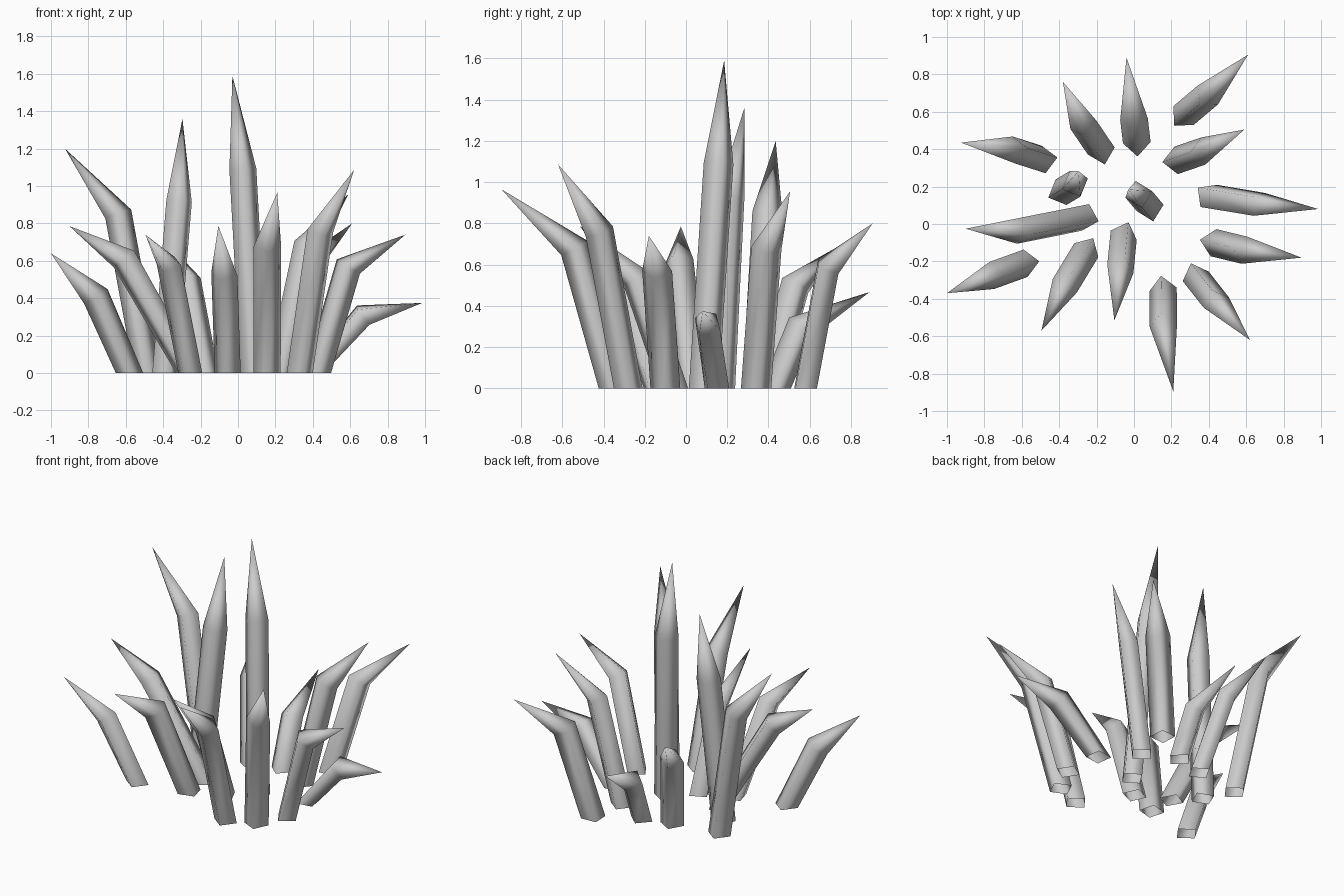
import bpy, bmesh, math
from mathutils import Vector

R = 0.074  # half diagonal of the square blade section

# base (x, y), bend (x, y, z), tip (x, y, z), edge angle of the section
blades = [
    ((.265, .58), (.395, .69, .59), (.61, .905, .80), 3),
    ((.225, .34), (.37, .39, .68), (.59, .505, .956), 52),
    ((.40, .150), (.67, .105, .31), (.985, .08, .375), 8),
    ((.425, -.10), (.59, -.14, .57), (.895, -.18, .74), 33),
    ((.33, -.28), (.44, -.42, .76), (.62, -.62, 1.085), 65),
    ((.155, -.35), (.157, -.54, .68), (.21, -.895, .965), 53),
    ((-.055, -.06), (-.073, -.24, .53), (-.105, -.515, .787), 25),
    ((-.255, -.14), (-.37, -.33, .58), (-.495, -.57, .74), 15),
    ((-.58, -.21), (-.76, -.275, .41), (-1.0, -.37, .64), 53),
    ((-.26, .035), (-.61, -.035, .61), (-.90, -.025, .785), 29),
    ((-.483, .345), (-.64, .395, .85), (-.925, .435, 1.2), 53),
    ((-.175, .39), (-.27, .53, .50), (-.38, .76, .70), 60),
    ((.015, .435), (0, .56, .30), (-.04, .89, .467), 48),
    ((.086, .086), (.026, .158, 1.09), (-.03, .185, 1.59), 58),
    ((-.39, .17), (-.315, .215, .92), (-.297, .283, 1.36), 68),
]


def make_blade(name, base, bend, tip, angle):
    base, bend, tip = Vector((*base, 0)), Vector(bend), Vector(tip)
    # the bend ring leans with the stem and partly with the point
    lean = (bend - base).normalized() * 2 + (tip - bend).normalized()
    tilt = Vector((0, 0, 1)).rotation_difference(lean)
    bm = bmesh.new()
    low, mid = [], []
    for i in range(4):
        a = math.radians(angle + 45 + 90 * i)
        p = Vector((math.cos(a), math.sin(a), 0)) * R
        low.append(bm.verts.new(base + p))
        mid.append(bm.verts.new(bend + tilt @ p))
    top = bm.verts.new(tip)
    for i in range(4):
        j = (i + 1) % 4
        bm.faces.new((low[i], low[j], mid[j], mid[i]))
        bm.faces.new((mid[i], mid[j], top))
    for f in bm.faces:
        f.smooth = True
    mesh = bpy.data.meshes.new(name)
    bm.to_mesh(mesh)
    bm.free()
    bpy.context.collection.objects.link(bpy.data.objects.new(name, mesh))


# ring of grass blades around two tall centre blades
for n, b in enumerate(blades):
    make_blade(f"grass_blade_{n + 1}", *b)
